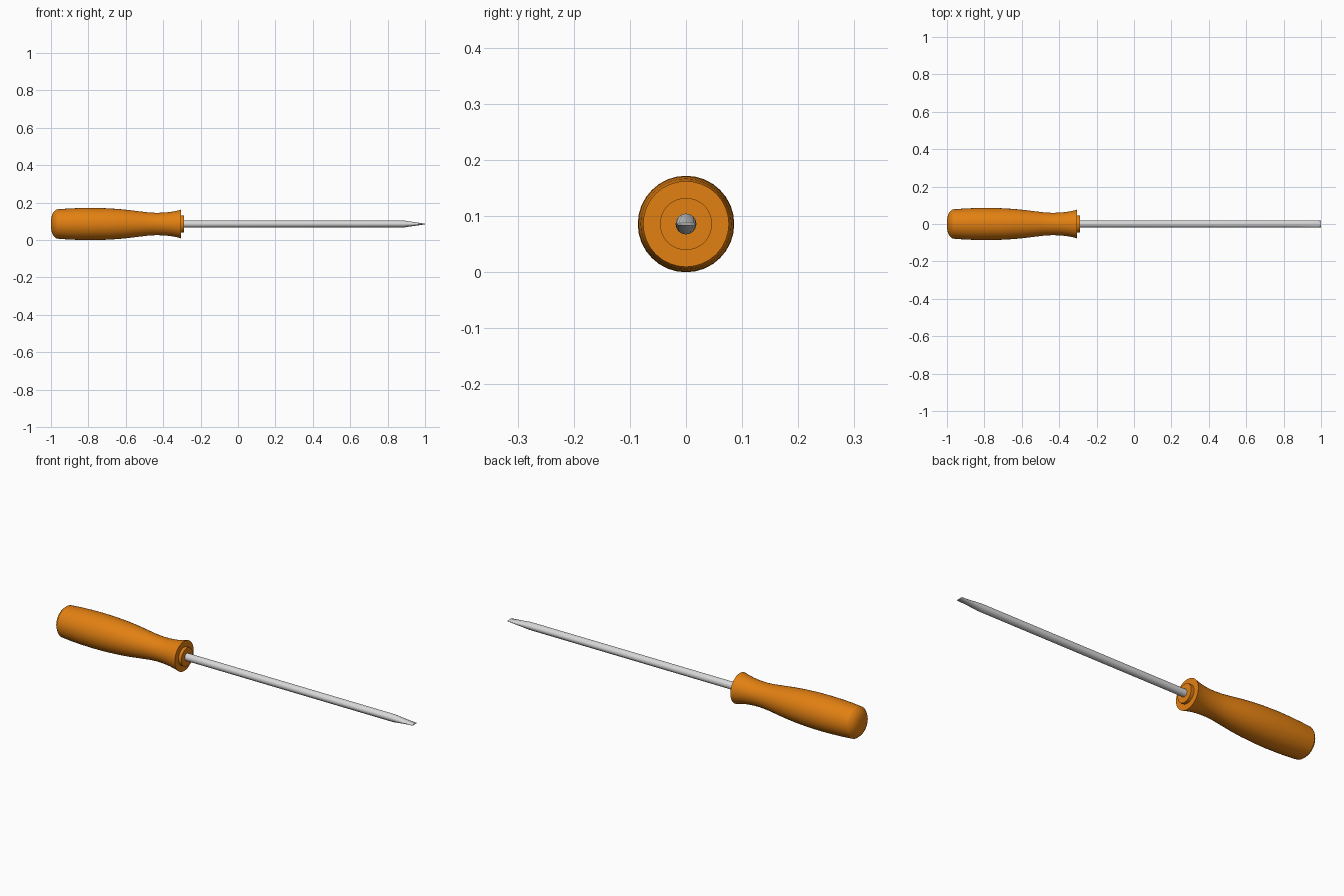
import bpy, bmesh, math

if "Cube" in bpy.data.objects:
    bpy.data.objects.remove(bpy.data.objects["Cube"])

CZ = 0.0860  # height of the tool's axis


def material(name, rgb):
    m = bpy.data.materials.new(name)
    m.diffuse_color = (*rgb, 1)
    m.use_nodes = True
    m.node_tree.nodes["Principled BSDF"].inputs["Base Color"].default_value = m.diffuse_color
    return m


def lathe_x(name, rings, sides, mat, angle=30):
    """Loft closed rings (x, half width y, half height z) along the x axis."""
    bm = bmesh.new()
    loops = []
    for x, ry, rz in rings:
        loops.append([bm.verts.new((x, ry * math.cos(2 * math.pi * i / sides),
                                    CZ + rz * math.sin(2 * math.pi * i / sides)))
                      for i in range(sides)])
    for a, b in zip(loops, loops[1:]):
        for i in range(sides):
            j = (i + 1) % sides
            bm.faces.new((a[i], a[j], b[j], b[i]))
    bm.faces.new(loops[0])
    bm.faces.new(loops[-1])
    bmesh.ops.recalc_face_normals(bm, faces=bm.faces)
    me = bpy.data.meshes.new(name)
    bm.to_mesh(me)
    bm.free()
    me.materials.append(mat)
    ob = bpy.data.objects.new(name, me)
    bpy.context.collection.objects.link(ob)
    bpy.ops.object.select_all(action='DESELECT')
    ob.select_set(True)
    bpy.context.view_layer.objects.active = ob
    bpy.ops.object.shade_smooth_by_angle(angle=math.radians(angle))
    return ob


orange = material("orange plastic", (0.76, 0.215, 0.006))
steel = material("light steel", (0.68, 0.68, 0.69))

# Handle: domed butt, swollen grip, narrow neck, flared front and small collar
profile = [(-1.0, 0.018), (-0.998, 0.034), (-0.994, 0.049), (-0.987, 0.062),
           (-0.979, 0.071), (-0.97, 0.078), (-0.92, 0.082), (-0.86, 0.0848),
           (-0.79, 0.086), (-0.72, 0.0848), (-0.65, 0.081), (-0.59, 0.0755),
           (-0.53, 0.068), (-0.48, 0.062), (-0.44, 0.0598), (-0.40, 0.0605),
           (-0.36, 0.0645), (-0.33, 0.070), (-0.305, 0.0765),
           (-0.305, 0.0465), (-0.289, 0.0465)]
lathe_x("handle", [(x, r, r) for x, r in profile], 32, orange)

# Shaft: round rod flattened into a straight blade at the tip
R = 0.0187
lathe_x("shaft", [(-0.32, R, R), (0.885, R, R), (1.0, R, 0.0022)], 16, steel)
